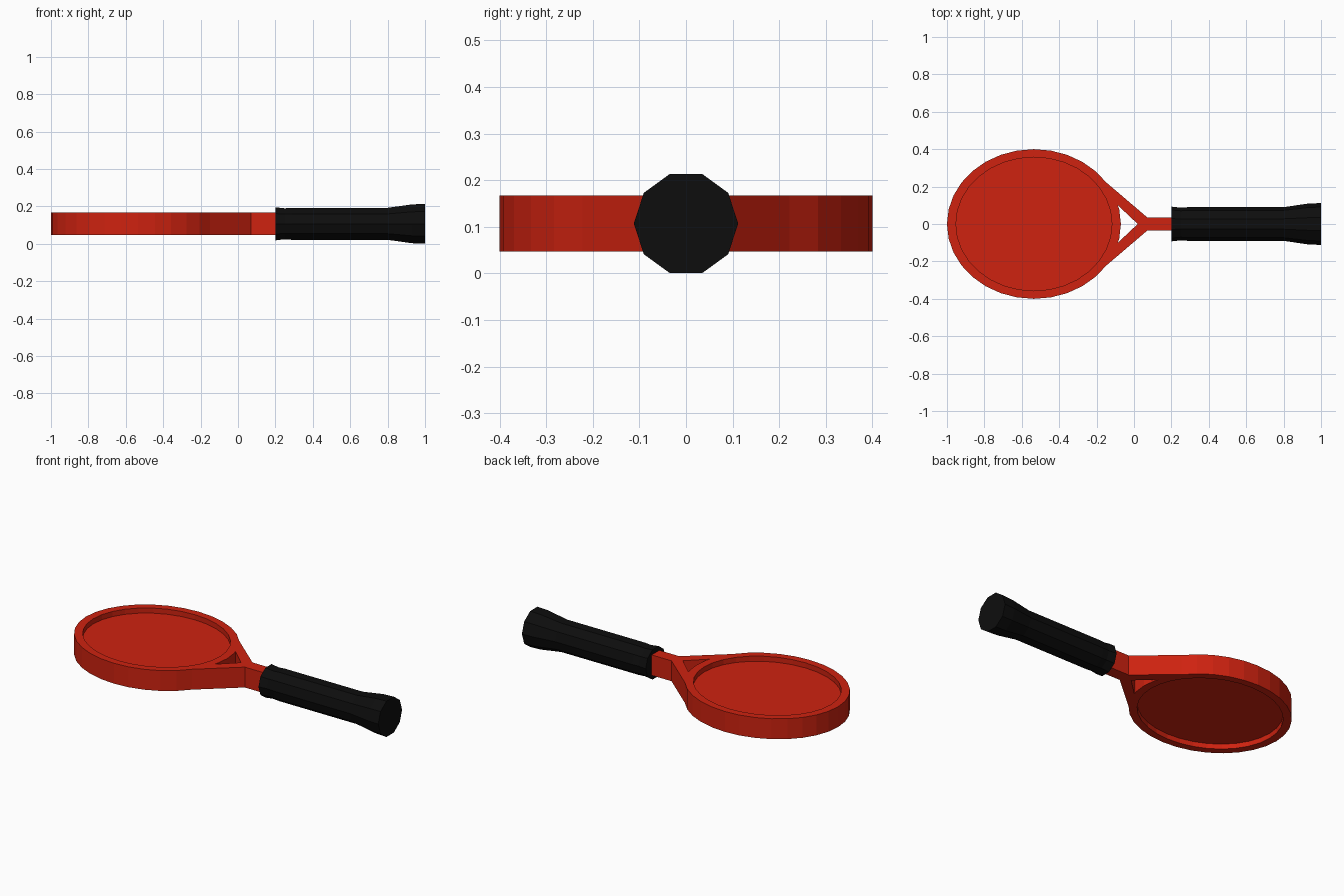
import bpy, bmesh
from math import cos, sin, pi

cube = bpy.data.objects.get("Cube")
if cube:
    bpy.data.objects.remove(cube, do_unlink=True)

MID_Z = 0.107
SEGMENTS = 32


def material(name, rgb):
    m = bpy.data.materials.new(name)
    m.use_nodes = True
    color = (*rgb, 1)
    m.diffuse_color = color
    m.node_tree.nodes["Principled BSDF"].inputs["Base Color"].default_value = color
    return m


red = material("red", (0.62, 0.016, 0.005))
black = material("black", (0.004, 0.004, 0.004))


def make_object(name, bm, mat):
    bmesh.ops.recalc_face_normals(bm, faces=bm.faces)
    mesh = bpy.data.meshes.new(name)
    bm.to_mesh(mesh)
    bm.free()
    mesh.materials.append(mat)
    ob = bpy.data.objects.new(name, mesh)
    ob.location.z = MID_Z
    bpy.context.collection.objects.link(ob)
    return ob


def thicken(ob, thickness):
    mod = ob.modifiers.new("thickness", "SOLIDIFY")
    mod.thickness = thickness
    mod.offset = 0


def ellipse(bm, rx, ry):
    angles = [2 * pi * i / SEGMENTS for i in range(SEGMENTS)]
    return [bm.verts.new((-0.535 + rx * cos(a), ry * sin(a), 0)) for a in angles]


# Frame: oval rim, two arms around an open throat, and a neck
bm = bmesh.new()
outer = ellipse(bm, 0.465, 0.4)
inner = ellipse(bm, 0.417, 0.357)
tip = bm.verts.new((0.02, 0, 0))
shoulders, ends, corners = {}, {}, {}
for side in (1, -1):
    shoulders[side] = bm.verts.new((0.07, side * 0.036, 0))
    ends[side] = bm.verts.new((0.23, side * 0.036, 0))
    near, far = outer[side], outer[2 * side]
    corners[side] = bm.verts.new(near.co.lerp(far.co, 0.3))
    bm.faces.new((outer[3 * side], shoulders[side], tip, corners[side], far))
for i in range(SEGMENTS):
    j = (i + 1) % SEGMENTS
    loop = [inner[i], outer[i], outer[j], inner[j]]
    if i == 1:
        loop.insert(2, corners[1])
    elif i == SEGMENTS - 2:
        loop.insert(2, corners[-1])
    bm.faces.new(loop)
bm.faces.new((tip, shoulders[-1], ends[-1], ends[1], shoulders[1]))
thicken(make_object("frame", bm, red), 0.121)

# Face panel, recessed on both sides of the rim
bm = bmesh.new()
bm.faces.new(ellipse(bm, 0.417, 0.357))
thicken(make_object("face_panel", bm, red), 0.06)

# Ten-sided grip with a flared butt
bm = bmesh.new()
profile = [(0.2, 0.093), (0.25, 0.087), (0.29, 0.09),
           (0.8, 0.09), (0.93, 0.109), (1.0, 0.112)]
rings = [[bm.verts.new((x, r * cos(k * pi / 5), r * sin(k * pi / 5)))
          for k in range(10)] for x, r in profile]
for a, b in zip(rings, rings[1:]):
    for k in range(10):
        n = (k + 1) % 10
        bm.faces.new((a[k], a[n], b[n], b[k]))
bm.faces.new(rings[0])
bm.faces.new(rings[-1])
make_object("grip", bm, black)
